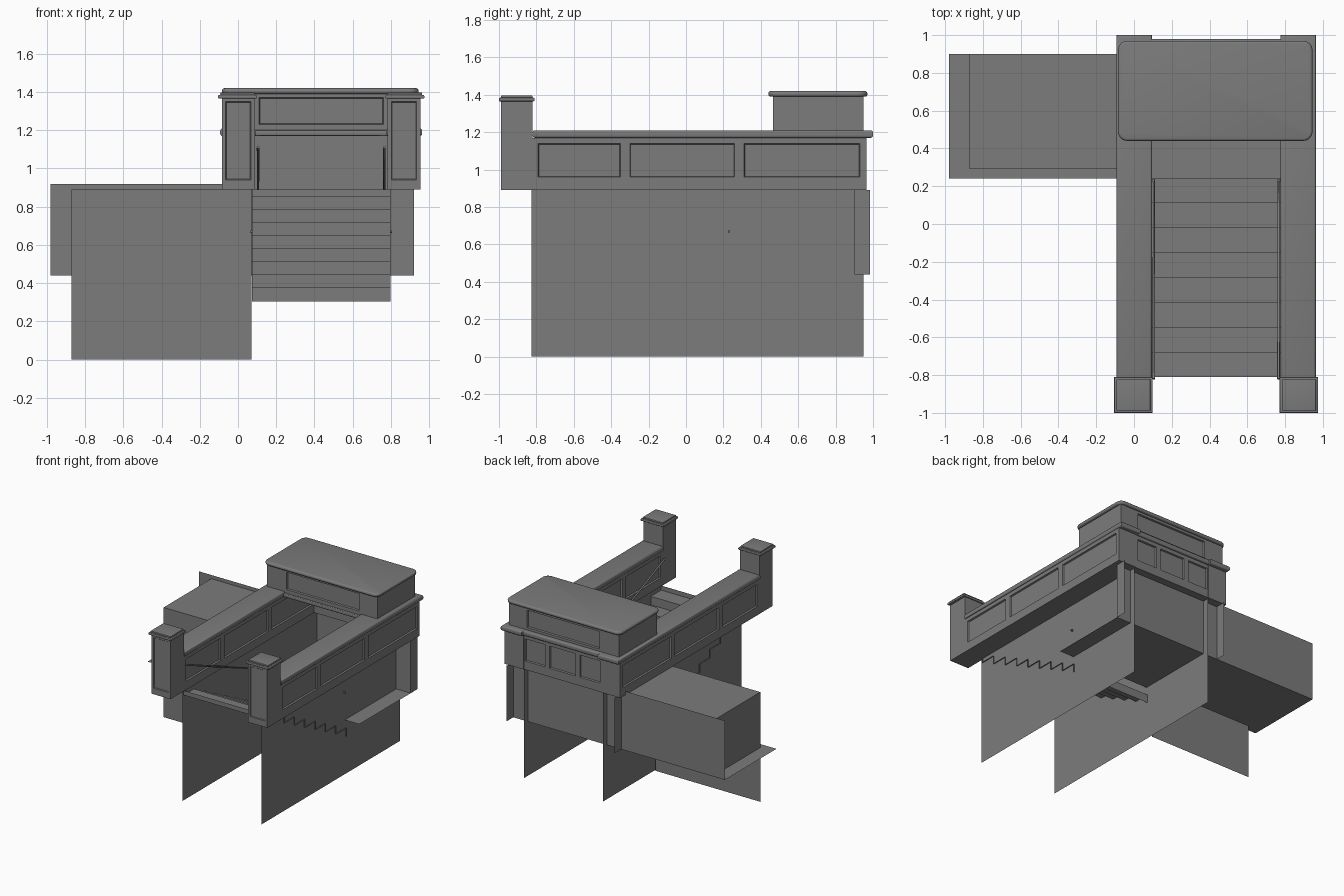
import bpy, bmesh
from mathutils import Vector

cube = bpy.data.objects.get("Cube")
if cube:
    bpy.data.objects.remove(cube, do_unlink=True)

COLOUR = (0.2, 0.2, 0.2, 1)
stone = bpy.data.materials.new("grey_stone")
stone.use_nodes = True
stone.diffuse_color = COLOUR
stone.node_tree.nodes["Principled BSDF"].inputs["Base Color"].default_value = COLOUR


def add(name, bm):
    mesh = bpy.data.meshes.new(name)
    bm.to_mesh(mesh)
    bm.free()
    mesh.materials.append(stone)
    obj = bpy.data.objects.new(name, mesh)
    bpy.context.collection.objects.link(obj)
    return obj


def box_bm(lo, hi):
    bm = bmesh.new()
    bmesh.ops.create_cube(bm, size=1)
    lo, hi = Vector(lo), Vector(hi)
    for v in bm.verts:
        v.co = Vector(l + (h - l) * (c + 0.5) for l, h, c in zip(lo, hi, v.co))
    return bm


def panelled(name, lo, hi, axis, side, spans, zspan, depth=0.012):
    """Box with sunk panels on one or both faces along axis."""
    bm = box_bm(lo, hi)
    along = 1 - axis
    cuts = [(along, v) for s in spans for v in s] + [(2, z) for z in zspan]
    for ax, v in cuts:
        point, normal = Vector(), Vector()
        point[ax], normal[ax] = v, 1
        geom = bm.verts[:] + bm.edges[:] + bm.faces[:]
        bmesh.ops.bisect_plane(bm, geom=geom, plane_co=point, plane_no=normal)
    bm.normal_update()
    faces = []
    for f in bm.faces:
        c = f.calc_center_median()
        turned = abs(f.normal[axis]) > 0.9 and f.normal[axis] * side >= (0 if side == 0 else 0.9)
        if turned and zspan[0] < c.z < zspan[1] and any(a < c[along] < b for a, b in spans):
            faces.append(f)
    bmesh.ops.inset_individual(bm, faces=faces, thickness=0.006, depth=-depth)
    return add(name, bm)


def slab(name, lo, hi, radius, corner=0.0):
    """Slab with rounded rims and optional round plan corners."""
    bm = box_bm(lo, hi)
    if corner:
        upright = [e for e in bm.edges if abs(e.verts[0].co.z - e.verts[1].co.z) > 0.001]
        bmesh.ops.bevel(bm, geom=upright, offset=corner, segments=6, profile=0.5, affect='EDGES')
    rims = [e for e in bm.edges if abs(e.verts[0].co.z - e.verts[1].co.z) < 0.001]
    bmesh.ops.bevel(bm, geom=rims, offset=radius, segments=3, profile=0.5, affect='EDGES')
    obj = add(name, bm)
    bpy.ops.object.select_all(action='DESELECT')
    obj.select_set(True)
    bpy.context.view_layer.objects.active = obj
    bpy.ops.object.shade_smooth_by_angle(angle=0.7)
    return obj


def sheet(name, a, u, v):
    """Flat four-sided sheet from a corner and two edge vectors."""
    a, u, v = Vector(a), Vector(u), Vector(v)
    bm = bmesh.new()
    bm.faces.new([bm.verts.new(p) for p in (a, a + u, a + u + v, a + v)])
    return add(name, bm)


MID = 0.435                      # centre line of the stairwell
GROUND, PARAPET, COPING = 0.89, 1.17, 1.21
BAYS = [(-0.79, -0.35), (-0.3, 0.26), (0.31, 0.93)]

# Parts repeated on both sides of the stairwell
for label, s in (("left", 1), ("right", -1)):
    def xs(a, b):
        return sorted((MID + s * a, MID + s * b))

    x0, x1 = xs(0.347, 0.52)
    panelled(label + "_parapet", (x0, -0.83, GROUND), (x1, 0.965, PARAPET),
             0, 0, BAYS, (0.96, 1.14))
    c0, c1 = xs(0.34, 0.528)
    slab(label + "_coping", (c0, -0.82, PARAPET), (c1, 1.0, COPING), 0.012)

    # Front pillar with sunk panels and a stepped cap
    pillar = panelled(label + "_pillar", (x0, -0.99, GROUND), (x1, -0.82, 1.37),
                      1, -1, [(x0 + 0.02, x1 - 0.02)], (0.94, 1.35), 0.006)
    p0, p1 = xs(0.336, 0.54)
    slab(label + "_pillar_cap", (p0, -1.0, 1.365), (p1, -0.81, 1.385), 0.007)
    slab(label + "_pillar_top", (p0 + 0.012, -0.988, 1.383), (p1 - 0.012, -0.822, 1.397), 0.004)

    # Retaining wall below ground
    sheet(label + "_stair_wall", (MID + s * 0.355, -0.825, 0), (0, 1.775, 0), (0, 0, GROUND))

    # Handrail following the flight, turning into the wall at the bottom
    curve = bpy.data.curves.new(label + "_handrail", 'CURVE')
    curve.dimensions = '3D'
    curve.bevel_depth = 0.007
    curve.bevel_resolution = 2
    curve.use_fill_caps = True
    line = curve.splines.new('POLY')
    points = [(0.33, -0.82, 1.11), (0.33, 0.23, 0.67), (0.37, 0.23, 0.67)]
    line.points.add(len(points) - 1)
    for p, (px, py, pz) in zip(line.points, points):
        p.co = (MID + s * px, py, pz, 1)
    curve.materials.append(stone)
    rail = bpy.data.objects.new(label + "_handrail", curve)
    bpy.context.collection.objects.link(rail)

# Rear parapet
panelled("rear_parapet", (0.08, 0.85, GROUND), (0.79, 0.962, PARAPET), 1, 1,
         [(0.1, 0.28), (0.32, 0.55), (0.59, 0.77)], (0.96, 1.14))
slab("rear_coping", (0.08, 0.83, PARAPET), (0.79, 0.98, COPING), 0.012)

# Sign box over the stairwell
slab("sign_beam", (0.08, 0.45, PARAPET), (0.79, 0.5, 1.2), 0.008)
bm_spans = [(0.11, 0.76)]
panelled("sign_box", (-0.065, 0.465, 1.2), (0.925, 0.95, 1.395), 1, 0, bm_spans, (1.23, 1.37))
slab("sign_box_lid", (-0.085, 0.44, 1.39), (0.945, 0.97, 1.42), 0.013, 0.05)

# Descending stairs, an open folded sheet
STEPS, RUN, RISE = 8, 0.1325, 0.0685
profile = [(-0.81, GROUND)]
for i in range(STEPS):
    z = 0.853 - i * RISE
    profile += [(-0.81 + i * RUN, z), (-0.81 + (i + 1) * RUN, z)]
profile.append((-0.81 + STEPS * RUN, 0.853 - STEPS * RISE))
bm = bmesh.new()
rows = [[bm.verts.new((x, y, z)) for x in (0.072, 0.798)] for y, z in profile]
for a, b in zip(rows, rows[1:]):
    bm.faces.new((a[0], a[1], b[1], b[0]))
add("stairs", bm)

# Side passage and lower landing
sheet("passage_floor", (-0.98, 0.24, 0.44), (1.9, 0, 0), (0, 0.66, 0))
sheet("passage_rear_wall", (-0.98, 0.9, 0.44), (1.9, 0, 0), (0, 0, 0.45))
sheet("passage_rear_rim", (-0.98, 0.9, GROUND), (0.9, 0, 0), (0, 0, 0.03))
sheet("passage_front_wall", (-0.87, 0.29, 0), (0.94, 0, 0), (0, 0, GROUND))
sheet("passage_end_wall", (-0.87, 0.29, 0.44), (0, 0.61, 0), (0, 0, 0.45))
sheet("passage_ceiling", (-0.87, 0.29, GROUND), (0.94, 0, 0), (0, 0.61, 0))

# Fins behind the landing
for name, x in (("left_rear_fin", 0.92), ("right_rear_fin", -0.05)):
    sheet(name, (x, 0.9, 0.44), (0, 0.085, 0), (0, 0, 0.45))
